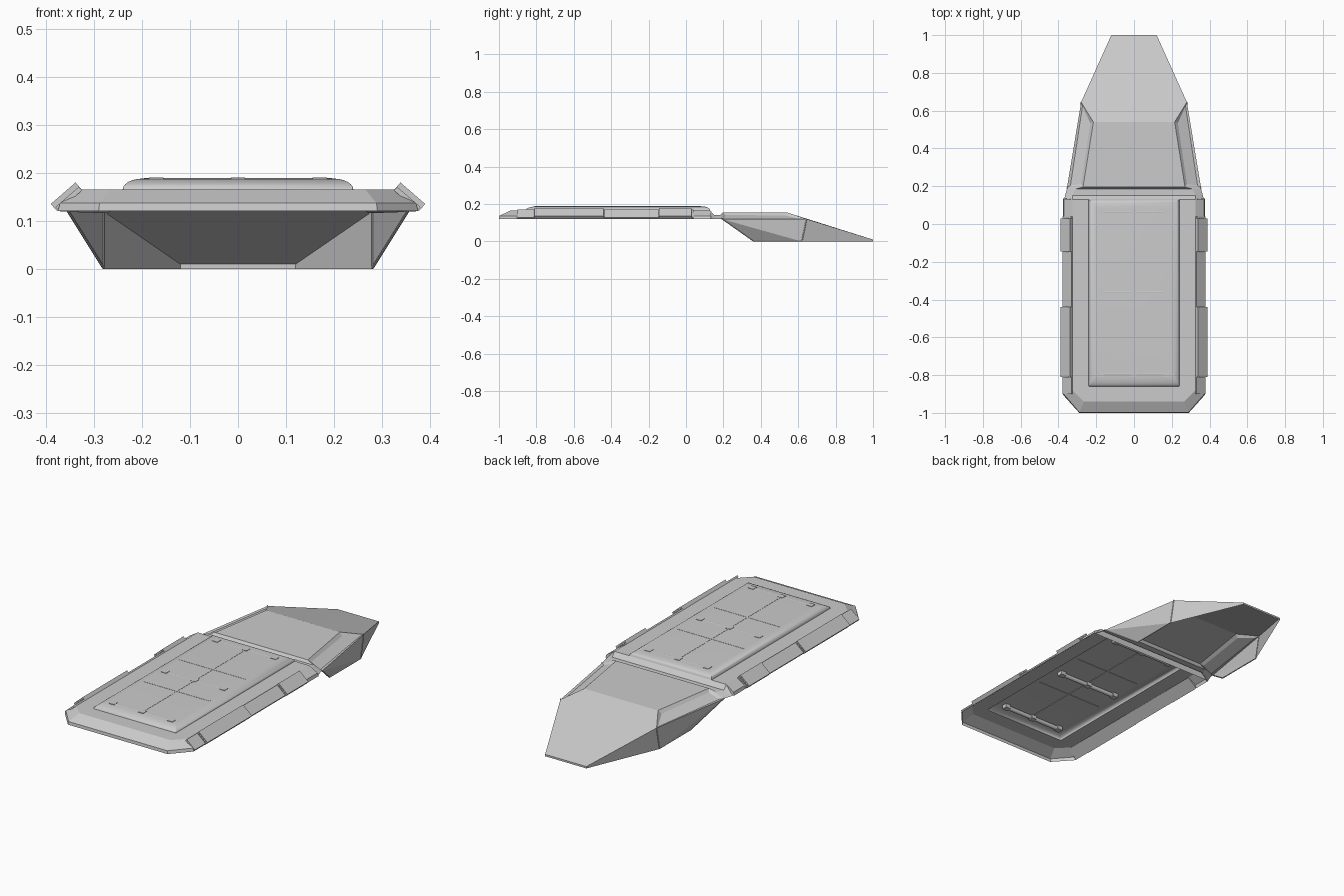
import bpy, bmesh, math
from mathutils import Matrix, Vector

if "Cube" in bpy.data.objects:
    bpy.data.objects.remove(bpy.data.objects["Cube"])


def finish(name, bm, smooth=False):
    bmesh.ops.remove_doubles(bm, verts=bm.verts, dist=1e-5)
    bm.normal_update()
    me = bpy.data.meshes.new(name)
    bm.to_mesh(me)
    bm.free()
    ob = bpy.data.objects.new(name, me)
    bpy.context.collection.objects.link(ob)
    if smooth:
        bpy.ops.object.select_all(action='DESELECT')
        ob.select_set(True)
        bpy.context.view_layer.objects.active = ob
        bpy.ops.object.shade_smooth_by_angle(angle=math.radians(35))
    return ob


def face(bm, pts, mirror=True):
    """Add an upward/outward face and its mirror image across x = 0."""
    f = [bm.faces.new([bm.verts.new(p) for p in pts])]
    if mirror:
        f.append(bm.faces.new([bm.verts.new((-x, y, z)) for x, y, z in reversed(pts)]))
    return f


def box(name, centre, size, angle=0):
    bm = bmesh.new()
    bmesh.ops.create_cube(bm, size=1, matrix=Matrix.Translation(centre)
                          @ Matrix.Rotation(angle, 4, 'Y') @ Matrix.Diagonal((*size, 1)))
    return finish(name, bm)


def rod(name, a, b, r, sides=12):
    a, b = Vector(a), Vector(b)
    bm = bmesh.new()
    rot = (b - a).to_track_quat('Z', 'Y').to_matrix().to_4x4()
    bmesh.ops.create_cone(bm, cap_ends=True, segments=sides, radius1=r, radius2=r,
                          depth=(b - a).length, matrix=Matrix.Translation((a + b) / 2) @ rot)
    return finish(name, bm, True)


def loft(name, loops, cap, smooth=False):
    """Bridge matching closed loops of points, optionally capping the last one."""
    bm = bmesh.new()
    rings = [[bm.verts.new(p) for p in lp] for lp in loops]
    n = len(rings[0])
    for a, b in zip(rings, rings[1:]):
        for i in range(n):
            j = (i + 1) % n
            bm.faces.new((a[i], a[j], b[j], b[i]))
    if cap:
        bm.faces.new(rings[-1])
    return finish(name, bm, smooth)


# nose shell: open underneath and at the cabin end
edge, mid, tip = (.355, .19, .12), (.28, .645, .12), (.12, 1, .01)
low_a, low_b, roof_a, roof_b = (.28, .36, 0), (.28, .62, 0), (.27, .195, .155), (.215, .54, .155)
bm = bmesh.new()
roof = face(bm, [(0, .195, .155), roof_a, roof_b, (0, .54, .155)])
window = face(bm, [roof_a, edge, mid, roof_b])
face(bm, [edge, low_b, mid])
face(bm, [edge, low_a, low_b])
face(bm, [mid, low_b, (.12, 1, 0), tip])
face(bm, [(0, .54, .155), roof_b, mid, tip, (0, 1, .01)])
face(bm, [(-.12, 1, 0), (-.12, 1, .01), tip, (.12, 1, 0)], False)
bmesh.ops.inset_individual(bm, faces=roof, thickness=.005, depth=-.004)
bmesh.ops.inset_individual(bm, faces=window, thickness=.022, depth=-.008)
finish("nose_shell", bm)

# thin frames along the nose wall edges
for s, side in ((1, "right"), (-1, "left")):
    m = lambda p: (p[0] * s, p[1], p[2] + .003)
    for i, (a, b) in enumerate(((edge, low_a), (mid, low_b), (low_a, low_b))):
        rod(f"nose_frame_{side}_{i}", m(a), m(b), .003, 6)

# joint strip between nose and roof body
bm = bmesh.new()
prof = [(.13, .165, .325, .37), (.15, .142, .325, .365), (.185, .142, .31, .355), (.195, .155, .27, .355)]
for (y0, z0, x0, e0), (y1, z1, x1, e1) in zip(prof, prof[1:]):
    face(bm, [(-x0, y0, z0), (x0, y0, z0), (x1, y1, z1), (-x1, y1, z1)], False)
    face(bm, [(x0, y0, z0), (e0, y0, .12), (e1, y1, .12), (x1, y1, z1)])
finish("joint_strip", bm)


# roof body: sloped skirt with chamfered front corners around a flat border
def outline(hx, yb, yc, cx, yf, z):
    return [(hx, yb, z), (-hx, yb, z), (-hx, yc, z), (-cx, yf, z), (cx, yf, z), (hx, yc, z)]


def rect(hx, y0, y1, z):
    mid_y = y0 + .002
    return outline(hx, y1, mid_y, hx - .002, y0, z)


loft("roof_border", [outline(.375, .135, -.905, .29, -1, .121),
                     outline(.37, .133, -.903, .288, -.998, .137),
                     outline(.325, .13, -.88, .265, -.94, .165),
                     rect(.24, -.86, .13, .165)], False)

# raised rounded roof pad
pad = []
for i in range(7):
    t = i / 6 * math.pi / 2
    k = 1 - math.cos(t)
    u = math.sin(t)
    pad.append(rect(.24 - .042 * k, -.86 + .065 * k, .13 - .045 * k, .165 + .023 * u))
loft("roof_pad", pad, True, True)

# panel seams on the pad
box("long_seam", (0, -.36, .1875), (.008, .88, .003))
for i, y in enumerate((-.21, -.51)):
    box(f"cross_seam_{i}", (0, y, .1875), (.39, .008, .003))

# cross bars with three small square brackets each
for i, y in enumerate((.065, -.362, -.795)):
    rod(f"cross_bar_{i}", (-.18, y, .178), (.18, y, .178), .011)
    for j, x in enumerate((-.17, 0, .17)):
        box(f"bar_bracket_{i}_{j}", (x, y, .179), (.03, .03, .022))

# tilted side pods with pipe ends, lying on the sloped skirt
tilt = math.radians(41)
for s, side in ((1, "right"), (-1, "left")):
    box(f"side_rail_{side}", (s * .352, -.43, .146), (.064, .94, .01), s * tilt)
    for i, (y0, y1) in enumerate(((-.81, -.44), (-.145, .03))):
        box(f"side_pod_{side}_{i}", (s * .357, (y0 + y1) / 2, .15), (.068, y1 - y0, .02), s * tilt)
        for j in range(4):
            d = (j - 1.5) * .015
            x, z = s * (.357 + d * math.cos(tilt)), .15 - d * math.sin(tilt)
            rod(f"pod_pipe_{side}_{i}_{j}", (x, y0 - .003, z), (x, y1 + .003, z), .0055, 8)
